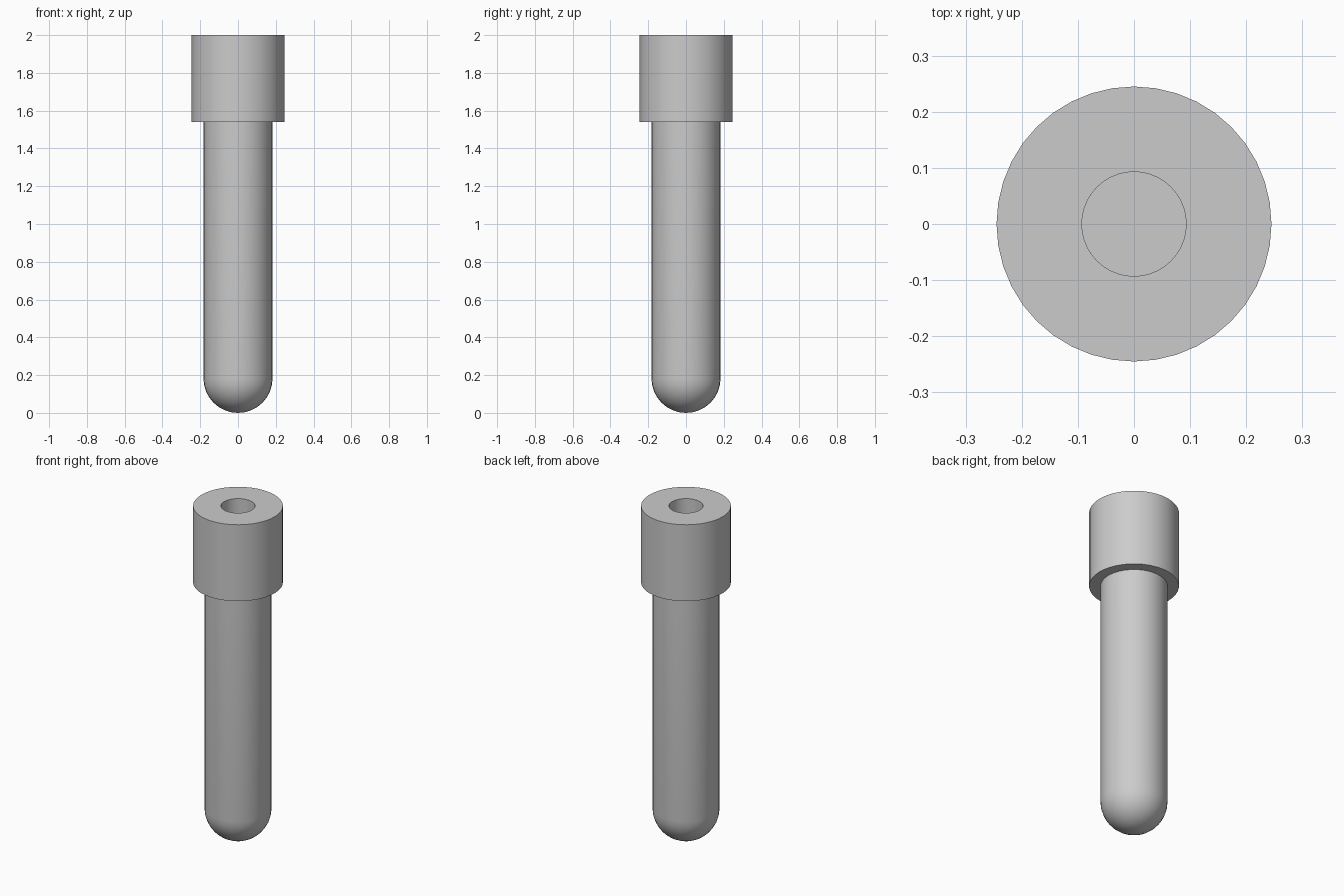
import bpy, bmesh, math

if "Cube" in bpy.data.objects:
    bpy.data.objects.remove(bpy.data.objects["Cube"])

def lathe(name, profile, sides):
    """Revolve an (r, z) profile around the z axis, closed at r = 0."""
    bm = bmesh.new()
    verts = [bm.verts.new((r, 0, z)) for r, z in profile]
    edges = [bm.edges.new(p) for p in zip(verts, verts[1:])]
    bmesh.ops.spin(bm, geom=verts + edges, cent=(0, 0, 0), axis=(0, 0, 1),
                   angle=math.tau, steps=sides, use_duplicate=False)
    bmesh.ops.remove_doubles(bm, verts=bm.verts, dist=1e-5)
    bmesh.ops.recalc_face_normals(bm, faces=bm.faces)
    mesh = bpy.data.meshes.new(name)
    bm.to_mesh(mesh)
    bm.free()
    obj = bpy.data.objects.new(name, mesh)
    bpy.context.collection.objects.link(obj)
    bpy.ops.object.select_all(action='DESELECT')
    obj.select_set(True)
    bpy.context.view_layer.objects.active = obj
    bpy.ops.object.shade_smooth_by_angle(angle=math.radians(35))
    return obj

TUBE_R, CAP_R, HOLE_R = 0.183, 0.245, 0.093
CAP_Z, TOP = 1.54, 2.0

# Round-bottomed tube, closed under the cap
dome = [(TUBE_R * math.sin(a), TUBE_R * (1 - math.cos(a)))
        for a in (math.pi / 2 * i / 8 for i in range(9))]
lathe("tube", dome + [(TUBE_R, CAP_Z + 0.01), (0, CAP_Z + 0.01)], 32)

# Thick cap ring with a central bore
lathe("cap", [(HOLE_R, CAP_Z), (CAP_R, CAP_Z), (CAP_R, TOP),
              (HOLE_R, TOP), (HOLE_R, CAP_Z)], 40)
